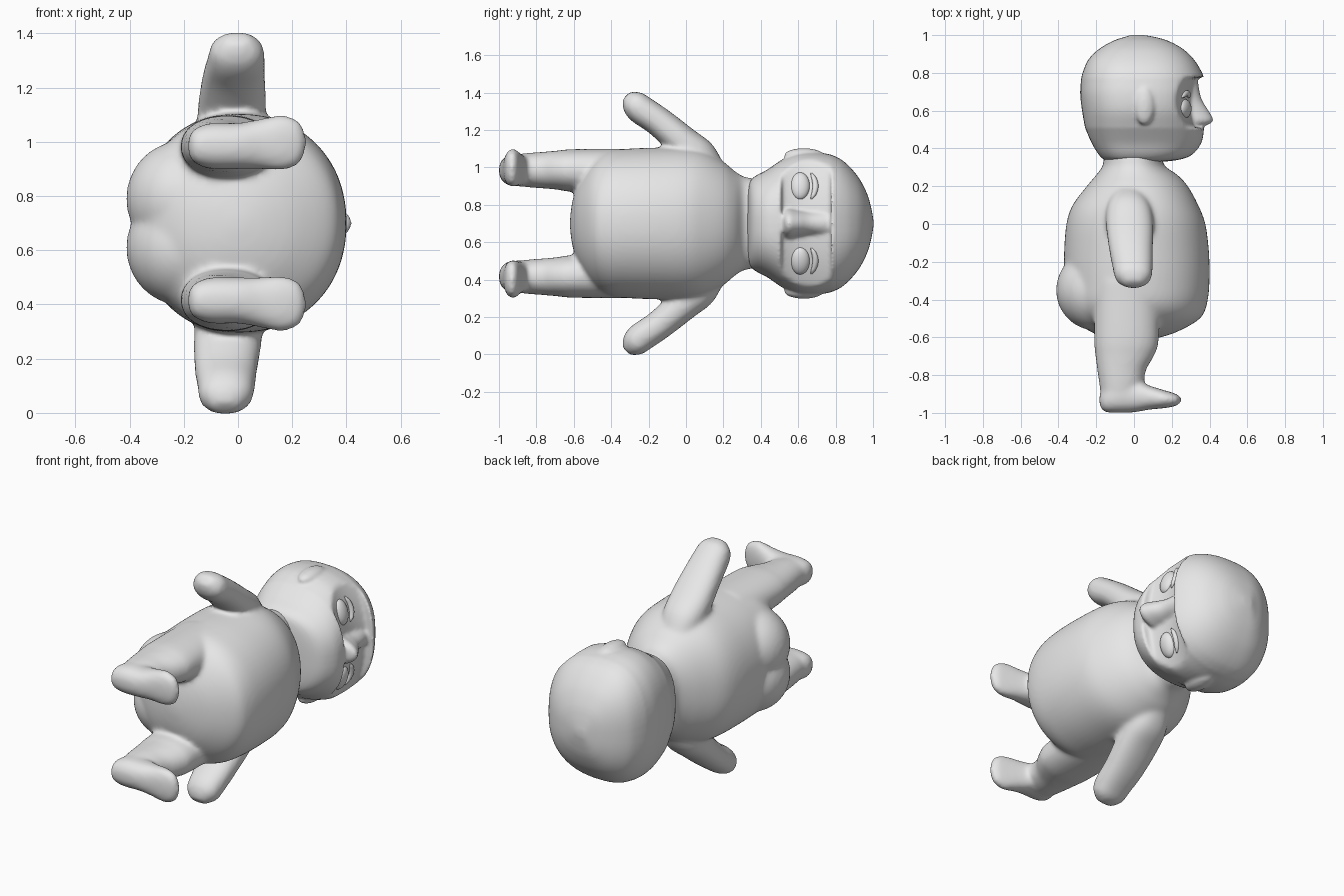
import bpy, bmesh, math
from mathutils import Vector, Matrix

cube = bpy.data.objects.get("Cube")
if cube:
    bpy.data.objects.remove(cube, do_unlink=True)

MID_HEIGHT = 0.7          # the figure lies on its side, mirrored about this height
X, Y, Z = Vector((1, 0, 0)), Vector((0, 1, 0)), Vector((0, 0, 1))

grey = bpy.data.materials.new("plain_grey")
grey.use_nodes = True
grey.diffuse_color = (0.8, 0.8, 0.8, 1)
grey.node_tree.nodes["Principled BSDF"].inputs["Base Color"].default_value = grey.diffuse_color


def refine(stations, steps=4):
    """Catmull-Rom interpolation between stations."""
    last = len(stations) - 1
    for i in range(last):
        p0, p1, p2, p3 = (stations[min(max(k, 0), last)] for k in range(i - 1, i + 3))
        for j in range(steps):
            t = j / steps
            yield [b + (c - a) * t / 2 + (a - 2.5 * b + 2 * c - d / 2) * t * t
                   + (1.5 * (b - c) + (d - a) / 2) * t ** 3
                   for a, b, c, d in zip(p0, p1, p2, p3)]
    yield stations[last]


def loft(bm, stations, u, v, power=2.0, side=1, segments=64):
    """Skin of oval rings; station = centre x, y, z, +u radius, -u radius, v radius."""
    flip = Matrix.Diagonal((1, 1, side))
    rings = []
    for cx, cy, cz, front, back, width in refine(stations):
        ring = []
        for k in range(segments):
            ang = math.tau * k / segments
            c, s = math.cos(ang), math.sin(ang)
            ru = max(front if c > 0 else back, 0.003)
            pu = math.copysign(abs(c) ** (2 / power), c) * ru
            pv = math.copysign(abs(s) ** (2 / power), s) * max(width, 0.003)
            ring.append(bm.verts.new(flip @ (Vector((cx, cy, cz)) + u * pu + v * pv)))
        rings.append(ring)
    faces = [bm.faces.new(rings[0]), bm.faces.new(rings[-1])]
    for a, b in zip(rings, rings[1:]):
        for k in range(segments):
            n = (k + 1) % segments
            faces.append(bm.faces.new((a[k], a[n], b[n], b[k])))
    bmesh.ops.recalc_face_normals(bm, faces=faces)


def ellipsoid(bm, centre, radii, turn=0.0):
    matrix = (Matrix.Translation(centre) @ Matrix.Rotation(turn, 4, "Y")
              @ Matrix.Diagonal((*radii, 1)))
    bmesh.ops.create_uvsphere(bm, u_segments=32, v_segments=20, radius=1, matrix=matrix)


def finish(bm, name, voxel=None, smooth=0):
    mesh = bpy.data.meshes.new(name)
    bm.to_mesh(mesh)
    bm.free()
    mesh.materials.append(grey)
    mesh.shade_smooth()
    obj = bpy.data.objects.new(name, mesh)
    obj.location.z = MID_HEIGHT
    bpy.context.collection.objects.link(obj)
    if voxel:
        fuse = obj.modifiers.new("fuse", "REMESH")
        fuse.mode = "VOXEL"
        fuse.voxel_size = voxel
        fuse.use_smooth_shade = True
        soften = obj.modifiers.new("soften", "SMOOTH")
        soften.factor = 0.5
        soften.iterations = smooth
    return obj


def upright(rows):
    """Rows of height, front, back, half width on the centre line."""
    return [(0, y, 0, front, back, width) for y, front, back, width in rows]


# Body: torso, seat, arms, legs and feet fused into one skin
body = bmesh.new()
torso = upright([
    (-0.62, 0.03, 0.03, 0.03), (-0.605, 0.12, 0.13, 0.13), (-0.57, 0.23, 0.23, 0.23),
    (-0.5, 0.35, 0.33, 0.33), (-0.42, 0.387, 0.365, 0.385), (-0.3, 0.4, 0.37, 0.4),
    (-0.15, 0.397, 0.37, 0.405), (0, 0.378, 0.358, 0.405), (0.1, 0.34, 0.325, 0.385),
    (0.2, 0.285, 0.25, 0.33), (0.26, 0.23, 0.2, 0.28), (0.31, 0.16, 0.165, 0.25),
    (0.37, 0.15, 0.16, 0.24)])
loft(body, torso, X, Z, power=2.15)

arm = [(-0.03, 0.14, 0.23, 0.09, 0.09, 0.1), (-0.03, 0.07, 0.345, 0.12, 0.12, 0.105),
       (-0.03, -0.02, 0.437, 0.125, 0.125, 0.088), (-0.03, -0.14, 0.54, 0.115, 0.115, 0.08),
       (-0.025, -0.235, 0.605, 0.105, 0.105, 0.08), (-0.025, -0.285, 0.65, 0.093, 0.093, 0.068),
       (-0.025, -0.32, 0.683, 0.045, 0.045, 0.03)]
leg = [(-0.04, -0.3, 0.28, 0.17, 0.17, 0.12), (-0.04, -0.6, 0.283, 0.172, 0.172, 0.114),
       (-0.05, -0.69, 0.285, 0.16, 0.155, 0.104), (-0.065, -0.77, 0.285, 0.13, 0.13, 0.097),
       (-0.07, -0.84, 0.285, 0.12, 0.115, 0.092), (-0.08, -0.94, 0.285, 0.09, 0.09, 0.08)]
foot = [(-0.185, -0.93, 0.285, 0.01, 0.01, 0.02), (-0.165, -0.93, 0.285, 0.055, 0.06, 0.06),
        (-0.1, -0.91, 0.285, 0.085, 0.09, 0.085), (0, -0.91, 0.285, 0.085, 0.087, 0.085),
        (0.08, -0.915, 0.292, 0.06, 0.068, 0.092), (0.16, -0.925, 0.297, 0.045, 0.05, 0.102),
        (0.225, -0.93, 0.297, 0.03, 0.032, 0.08), (0.252, -0.93, 0.297, 0.008, 0.008, 0.025)]
across_arm = Vector((0, 0.69, 0.72))
for side in (1, -1):
    # The two arms lean slightly differently along x
    lean = 0.06 * side
    loft(body, [(s[0] + lean * (s[2] - 0.3), *s[1:]) for s in arm], X, across_arm,
         power=2.3, side=side)
    loft(body, leg, X, Z, power=2.15, side=side)
    loft(body, foot, Y, Z, power=2.3, side=side)
    ellipsoid(body, (-0.2, -0.35, side * 0.09), (0.213, 0.215, 0.215))
finish(body, "body", voxel=0.012, smooth=14)


def face_x(y, z):
    """Depth of the hollow face at a height y and sideways distance z."""
    return 0.3 - 0.7 * z * z + 0.025 * ((y - 0.64) / 0.13) ** 2


# Head: skull with hollow face, heavy jaw, nose and ears
head = bmesh.new()
skull = upright([
    (0.325, 0.08, 0.08, 0.1), (0.337, 0.22, 0.15, 0.21), (0.365, 0.305, 0.185, 0.25),
    (0.43, 0.357, 0.225, 0.285), (0.5, 0.37, 0.255, 0.333), (0.515, 0.37, 0.26, 0.342),
    (0.6, 0.375, 0.275, 0.376), (0.69, 0.378, 0.285, 0.382), (0.765, 0.372, 0.28, 0.37),
    (0.78, 0.37, 0.278, 0.366), (0.83, 0.345, 0.262, 0.342), (0.88, 0.31, 0.235, 0.298),
    (0.93, 0.255, 0.18, 0.235), (0.97, 0.18, 0.11, 0.155), (0.99, 0.11, 0.05, 0.085),
    (1.002, 0.04, 0.01, 0.02)])
loft(head, skull, X, Z, power=2.5)
for vert in head.verts:
    if 0.51 < vert.co.y < 0.775 and vert.co.x > 0:
        vert.co.x = min(vert.co.x, face_x(vert.co.y, vert.co.z))
nose = [(0.22, 0.78, 0, 0.115, 0.05, 0.09), (0.22, 0.67, 0, 0.135, 0.05, 0.075),
        (0.22, 0.6, 0, 0.175, 0.05, 0.08), (0.22, 0.55, 0, 0.2, 0.05, 0.09),
        (0.22, 0.525, 0, 0.17, 0.05, 0.08), (0.22, 0.51, 0, 0.1, 0.05, 0.06)]
loft(head, nose, X, Z)
for side in (1, -1):
    ellipsoid(head, (0.055, 0.63, side * 0.366), (0.055, 0.105, 0.036))
finish(head, "head", voxel=0.01, smooth=6)

# Eyes and the crescent lids above them
for side, label in ((1, "upper"), (-1, "lower")):
    eye = bmesh.new()
    ellipsoid(eye, (face_x(0.61, 0.2) - 0.008, 0.61, side * 0.2), (0.035, 0.052, 0.075),
              -side * 0.28)
    finish(eye, label + "_eye")

    lid = bmesh.new()
    points = []
    for k in range(-4, 5):
        t = k / 4
        y, z = 0.692 - 0.022 * t * t, 0.2 + 0.07 * t
        r = 0.004 + 0.012 * math.sqrt(1 - t * t)
        points.append((face_x(y, z) + 0.002, y, z, r, r, r))
    loft(lid, points, X, Y, side=side, segments=12)
    finish(lid, label + "_eyelid")
